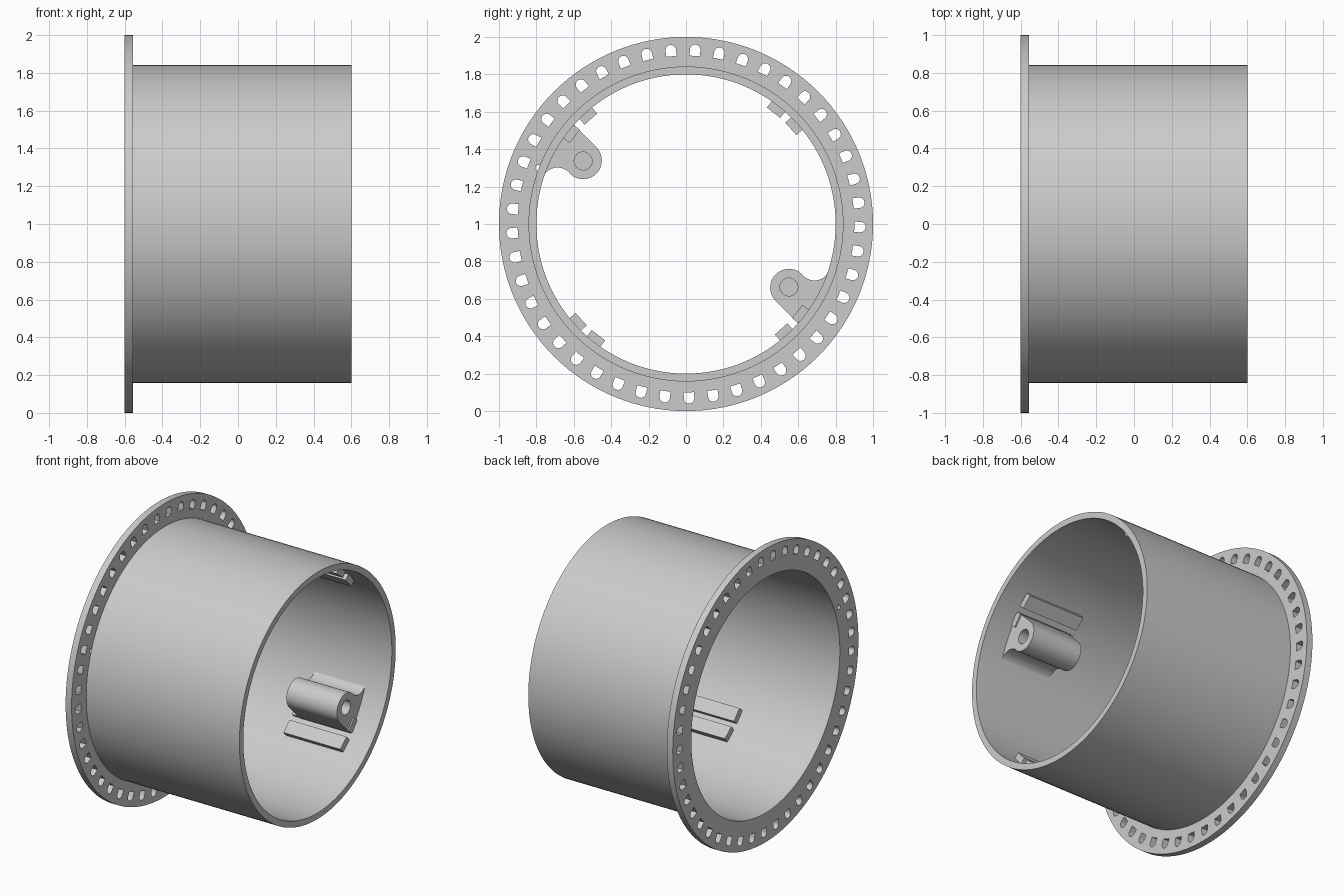
import bpy, bmesh
from math import radians, cos, sin
from mathutils import Matrix

cube = bpy.data.objects.get("Cube")
if cube:
    bpy.data.objects.remove(cube, do_unlink=True)

grey = bpy.data.materials.new("plain grey")
grey.use_nodes = True
colour = (0.6, 0.6, 0.6, 1)
grey.diffuse_color = colour
bsdf = next(n for n in grey.node_tree.nodes if n.type == "BSDF_PRINCIPLED")
bsdf.inputs["Base Color"].default_value = colour


def arc(cx, cy, r, start, end, n):
    """Points on an arc, angles in degrees."""
    steps = [radians(start + (end - start) * i / n) for i in range(n + 1)]
    return [(cx + r * cos(a), cy + r * sin(a)) for a in steps]


def circle(r, cx=0, cy=0, n=128):
    return arc(cx, cy, r, 0, 360, n)[:-1]


def turn(points, degrees):
    c, s = cos(radians(degrees)), sin(radians(degrees))
    return [(c * u - s * v, s * u + c * v) for u, v in points]


def plate(name, loops, x0, x1):
    """Extrude nested (y, z) outlines along x; inner loops become holes."""
    curve = bpy.data.curves.new(name, "CURVE")
    curve.dimensions = "2D"
    curve.fill_mode = "BOTH"
    curve.extrude = (x1 - x0) / 2
    for points in loops:
        spline = curve.splines.new("POLY")
        spline.points.add(len(points) - 1)
        for p, (u, v) in zip(spline.points, points):
            p.co = (u, v, 0, 1)
        spline.use_cyclic_u = True
    temp = bpy.data.objects.new("temp", curve)
    bpy.context.collection.objects.link(temp)
    graph = bpy.context.evaluated_depsgraph_get()
    mesh = bpy.data.meshes.new_from_object(temp.evaluated_get(graph))
    bpy.data.objects.remove(temp, do_unlink=True)

    # local x, y, z become world y, z, x
    mesh.transform(Matrix(((0, 0, 1, (x0 + x1) / 2), (1, 0, 0, 0),
                           (0, 1, 0, 1), (0, 0, 0, 1))))
    bm = bmesh.new()
    bm.from_mesh(mesh)
    bmesh.ops.remove_doubles(bm, verts=bm.verts, dist=1e-5)
    bmesh.ops.recalc_face_normals(bm, faces=bm.faces)
    bm.to_mesh(mesh)
    bm.free()
    mesh.materials.clear()
    mesh.materials.append(grey)
    mesh.name = name
    obj = bpy.data.objects.new(name, mesh)
    bpy.context.collection.objects.link(obj)
    bpy.ops.object.select_all(action="DESELECT")
    obj.select_set(True)
    bpy.context.view_layer.objects.active = obj
    bpy.ops.object.shade_smooth_by_angle(angle=radians(30))
    return obj


INNER, OUTER = 0.8, 0.842
FLANGE_X = -0.555

# Tube
plate("tube", [circle(OUTER), circle(INNER)], FLANGE_X, 0.6)

# Flange with a ring of arched slots and one tiny pin hole beside the tube
slot = arc(0.933, 0, 0.028, -90, 90, 10) + [(0.9, 0.028), (0.9, -0.028)]
slots = [turn(slot, 7 + 8 * k) for k in range(45)]
pin_hole = circle(0.016, -0.79, 0.3, 16)
plate("flange", [circle(1), circle(INNER), pin_hole] + slots, -0.6, FLANGE_X)

# Pairs of guide bars on the inner wall
bar = [(0.757, -0.045), (0.81, -0.045), (0.81, 0.045), (0.757, 0.045)]
for k in range(4):
    for side, offset in (("first", -4.8), ("second", 4.8)):
        plate(f"guide_bar_{side}_{k + 1}", [turn(bar, 47 + 90 * k + offset)], 0.01, 0.44)

# Two screw lugs with blind holes opening toward +x
lug = ([(0.615, -0.547)]
       + arc(0.55, -0.34, 0.1, 225, 42, 24)
       + arc(0.687, -0.217, 0.085, 222, 335, 16)
       + arc(0, 0, 0.82, -18, -41, 8))
screw_hole = circle(0.048, 0.55, -0.337, 32)
for name, angle in (("back", 0), ("front", 180)):
    outline, hole = turn(lug, angle), turn(screw_hole, angle)
    plate(f"{name}_lug_base", [outline], 0.05, 0.15)
    plate(f"{name}_lug_body", [outline, hole], 0.15, 0.43)
